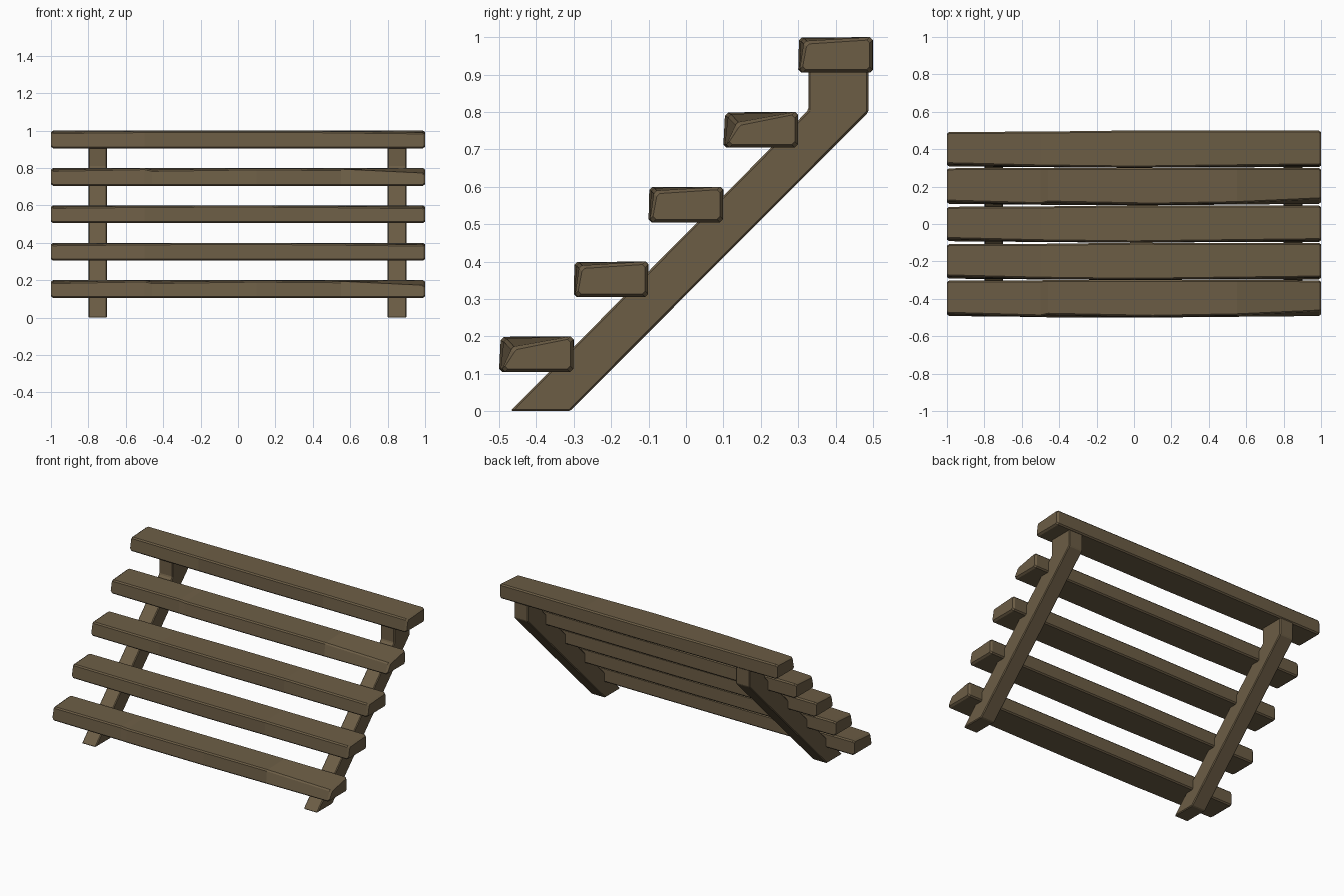
import bpy, bmesh

if "Cube" in bpy.data.objects:
    bpy.data.objects.remove(bpy.data.objects["Cube"])

wood = bpy.data.materials.new("brown_wood")
wood.diffuse_color = (0.15, 0.11, 0.06, 1)
wood.use_nodes = True
wood.node_tree.nodes["Principled BSDF"].inputs["Base Color"].default_value = wood.diffuse_color


def loft(name, rings):
    """Skin a list of closed rings and cap both ends."""
    bm = bmesh.new()
    loops = [[bm.verts.new(p) for p in ring] for ring in rings]
    n = len(loops[0])
    for a, b in zip(loops, loops[1:]):
        for i in range(n):
            bm.faces.new((a[i], a[(i + 1) % n], b[(i + 1) % n], b[i]))
    bm.faces.new(loops[0])
    bm.faces.new(loops[-1])
    bmesh.ops.recalc_face_normals(bm, faces=bm.faces)
    mesh = bpy.data.meshes.new(name)
    bm.to_mesh(mesh)
    bm.free()
    mesh.materials.append(wood)
    obj = bpy.data.objects.new(name, mesh)
    bpy.context.collection.objects.link(obj)
    return obj


def plank_ring(x, y, z, front, back, lean, drop, c=0.008, shrink=0.0):
    """Chamfered plank section with a worn upper front edge."""
    f, b = y + front + shrink, y + 0.2 - back - shrink
    lo, hi = z - 0.095 + shrink, z - shrink
    section = [(f + c, lo), (f, lo + c), (f + lean, hi - drop - c),
               (f + lean + c, hi - drop), (b - c, hi), (b, hi - c),
               (b, lo + c), (b - c, lo)]
    return [(x, p, q) for p, q in section]


# Hand-hewn treads: stations of (x, front inset, back inset, edge lean, edge drop)
light = [(-1, .008, .008, .012, .008), (-.5, .004, .006, .004, .003),
         (0, 0, 0, .002, .001), (.4, .003, .001, .004, .003),
         (1, .004, .001, .010, .010)]
worn = [(-1, .008, .002, .012, .010), (-.5, .003, .001, .003, .001),
        (-.46, .001, 0, .014, .010), (.1, 0, 0, .004, .002),
        (.55, .004, 0, .008, .006), (1, .008, .001, .024, .027)]

for i, stations in enumerate([worn, light, light, worn, light]):
    y, z = -0.5 + 0.2 * i, 0.2 + 0.2 * i
    rings = []
    for x, *wear in stations:
        if abs(x) == 1:
            inner = plank_ring(x * 0.988, y, z, *wear)
            outer = plank_ring(x, y, z, *wear, shrink=0.008)
            rings += [outer, inner] if x < 0 else [inner, outer]
        else:
            rings.append(plank_ring(x, y, z, *wear))
    loft(f"tread_{i + 1}", rings)

# Diagonal stringers with an upright post under the top tread
profile = [(-.47, 0), (-.31, 0), (.488, .8), (.488, .92), (.327, .92), (.327, .805)]
for side, x in (("left", -0.8), ("right", 0.8)):
    beam = loft(f"{side}_stringer", [[(x + dx, y, z) for y, z in profile]
                                     for dx in (0, 0.1)])
    bev = beam.modifiers.new("edge_chamfer", 'BEVEL')
    bev.width = 0.005
    bev.segments = 1
